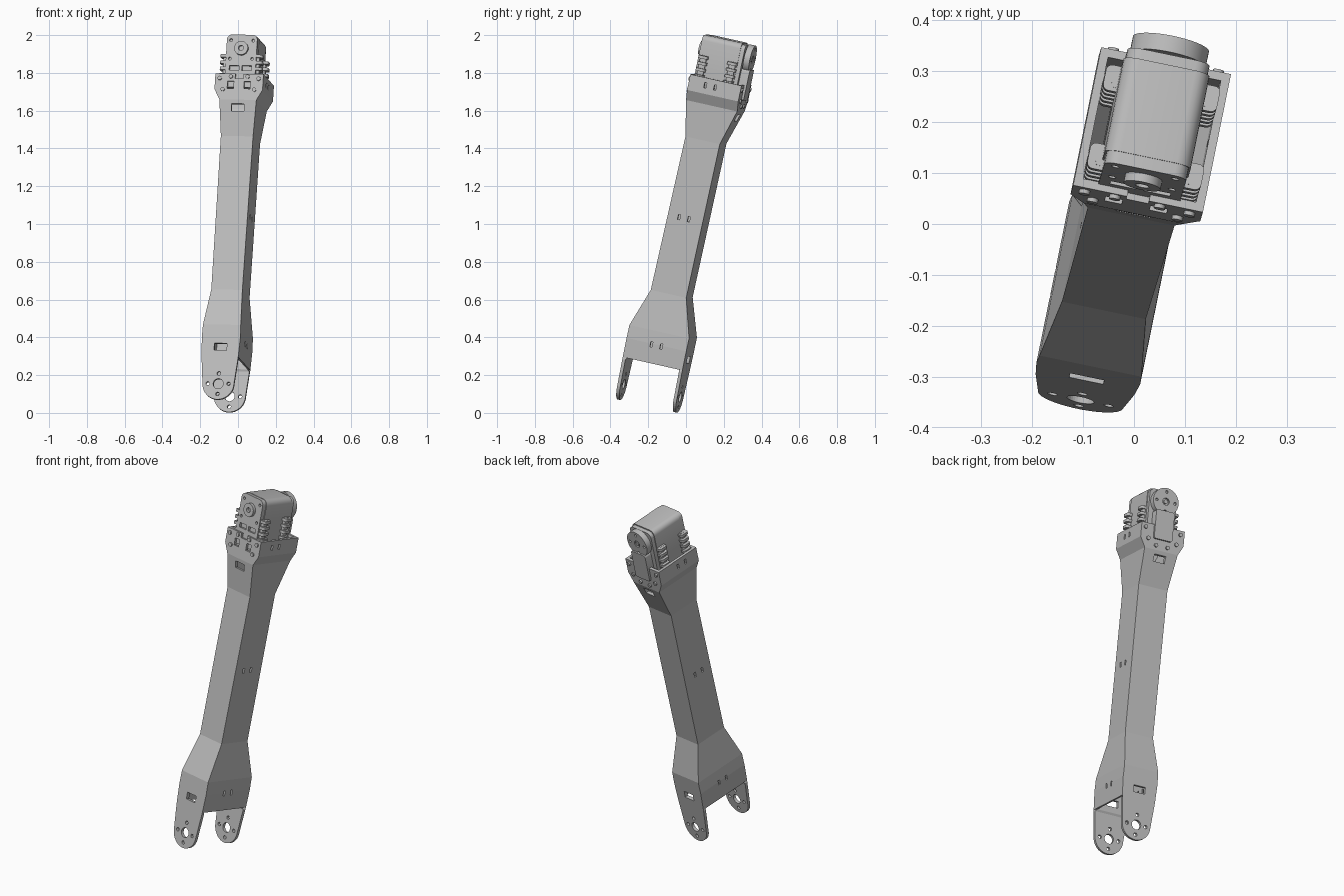
import bpy, bmesh, math
from mathutils import Matrix, Vector

if "Cube" in bpy.data.objects:
    bpy.data.objects.remove(bpy.data.objects["Cube"])

# Tilted frame: width, depth (front to back) and length axes, origin at the front fork hole
D = Vector((0.195, 0.957, -0.215)).normalized()
L = Vector((0.062, 0.21, 0.975))
L = (L - D * L.dot(D)).normalized()
W = D.cross(L)
FRAME = Matrix((W, D, L)).transposed().to_4x4()
FRAME.translation = (-0.105, -0.345, 0.155)

grey = bpy.data.materials.new("light grey")
grey.use_nodes = True
COLOUR = (0.5, 0.5, 0.5, 1)
grey.diffuse_color = COLOUR
grey.node_tree.nodes["Principled BSDF"].inputs["Base Color"].default_value = COLOUR


def add_box(bm, w, d, l):
    size = [b - a for a, b in (w, d, l)]
    mid = [(a + b) / 2 for a, b in (w, d, l)]
    m = Matrix.Translation(mid) @ Matrix.Diagonal((*size, 1))
    return bmesh.ops.create_cube(bm, size=1, matrix=m)["verts"]


def add_cyl(bm, w, l, r, d, n=32):
    m = Matrix.Translation((w, sum(d) / 2, l)) @ Matrix.Rotation(math.pi / 2, 4, "X")
    bmesh.ops.create_cone(bm, cap_ends=True, segments=n, radius1=r, radius2=r,
                          depth=d[1] - d[0], matrix=m)


def finish(name, bm, smooth=True):
    bmesh.ops.recalc_face_normals(bm, faces=bm.faces)
    me = bpy.data.meshes.new(name)
    bm.to_mesh(me)
    bm.free()
    me.materials.append(grey)
    ob = bpy.data.objects.new(name, me)
    bpy.context.collection.objects.link(ob)
    ob.matrix_world = FRAME
    if smooth:
        bpy.ops.object.select_all(action="DESELECT")
        ob.select_set(True)
        bpy.context.view_layer.objects.active = ob
        bpy.ops.object.shade_smooth_by_angle(angle=math.radians(35))
    return ob


def cut(ob, bm):
    cutter = finish(ob.name + "_cutter", bm, False)
    cutter.hide_render = True
    cutter.hide_viewport = True
    mod = ob.modifiers.new("holes", "BOOLEAN")
    mod.object = cutter
    mod.solver = "EXACT"


def rounded_box(name, w, d, l, bevel, axis=1):
    # box whose edges along one axis are rounded
    bm = bmesh.new()
    add_box(bm, w, d, l)
    edges = [e for e in bm.edges
             if abs((e.verts[0].co - e.verts[1].co).normalized()[axis]) > 0.9]
    bmesh.ops.bevel(bm, geom=edges, offset=bevel, segments=5, profile=0.5, affect="EDGES")
    return finish(name, bm)


# Link shell: rows of (length, half width, front depth, back depth)
TIP = 0.085
rows = [(-TIP * math.cos(a), max(TIP * math.sin(a), 0.008), 0, 0.33)
        for a in [math.pi / 2 * i / 10 for i in range(11)]]
side_start = len(rows) + 1
rows += [(0.135, 0.098, 0, 0.33), (0.146, 0.099, 0, 0.33), (0.25, 0.104, 0, 0.33),
         (0.32, 0.102, 0, 0.33), (0.525, 0.084, 0.07, 0.266), (1.36, 0.087, 0.082, 0.272),
         (1.55, 0.1, 0.047, 0.33), (1.605, 0.13, 0.047, 0.33), (1.69, 0.13, 0.047, 0.33)]
bm = bmesh.new()
rings = [[bm.verts.new(p) for p in ((-h, f, l), (h, f, l), (h, b, l), (-h, b, l))]
         for l, h, f, b in rows]
for i, (low, high) in enumerate(zip(rings, rings[1:])):
    for k in range(4):
        if k % 2 == 0 or i >= side_start:
            n = (k + 1) % 4
            bm.faces.new((low[k], low[n], high[n], high[k]))
# orient every face away from the centre line
for f in bm.faces:
    f.normal_update()
    c = f.calc_center_median()
    if f.normal.dot(Vector((c.x, c.y - 0.165, 0))) < 0:
        f.normal_flip()
me = bpy.data.meshes.new("link_shell")
bm.to_mesh(me)
bm.free()
me.materials.append(grey)
shell = bpy.data.objects.new("link_shell", me)
bpy.context.collection.objects.link(shell)
shell.matrix_world = FRAME
solid = shell.modifiers.new("thickness", "SOLIDIFY")
solid.thickness = 0.017
solid.offset = -1
solid.use_even_offset = True

# Holes in the shell
THROUGH = (-0.2, 0.6)
bm = bmesh.new()
add_cyl(bm, 0, 0, 0.027, THROUGH)
for k in range(4):
    a = k * math.pi / 2
    add_cyl(bm, 0.056 * math.cos(a), 0.056 * math.sin(a), 0.01, THROUGH, 12)
for l in (0.2, 1.51):
    add_box(bm, (-0.034, 0.034), THROUGH, (l - 0.019, l + 0.019))
for l in (0.245, 0.935, 1.65):
    for d in (0.138, 0.192):
        add_box(bm, (-0.3, 0.3), (d - 0.006, d + 0.006), (l - 0.014, l + 0.014))
for s in (-1, 1):
    add_box(bm, sorted((s * 0.028, s * 0.062)), (-0.1, 0.1), (1.61, 1.65))
add_box(bm, (-0.022, 0.022), (-0.1, 0.1), (1.665, 1.8))
cut(shell, bm)

# Motor housing with end caps
rounded_box("motor_body", (-0.086, 0.086), (0.085, 0.275), (1.62, 1.907), 0.03)
rounded_box("motor_back_cap", (-0.082, 0.082), (0.27, 0.297), (1.62, 1.9), 0.028)
front = rounded_box("motor_front_cap", (-0.082, 0.082), (0.06, 0.09), (1.62, 1.905), 0.026)
bm = bmesh.new()
for s in (-1, 1):
    add_box(bm, sorted((s * 0.008, s * 0.06)), (0, 0.075), (1.712, 1.738))
    add_cyl(bm, s * 0.06, 1.875, 0.008, (0, 0.075), 12)
    add_cyl(bm, s * 0.06, 1.775, 0.008, (0, 0.075), 12)
cut(front, bm)
rounded_box("motor_back_lid", (-0.055, 0.055), (0.28, 0.342), (1.61, 1.775), 0.012)

# Shaft boss on the front
bm = bmesh.new()
add_cyl(bm, 0, 1.83, 0.037, (0.043, 0.08))
boss = finish("shaft_boss", bm)
bm = bmesh.new()
add_cyl(bm, 0, 1.83, 0.014, (0, 0.06), 16)
cut(boss, bm)

# Output horn on the back
bm = bmesh.new()
add_cyl(bm, 0, 1.83, 0.076, (0.301, 0.334), 48)
add_cyl(bm, 0, 1.83, 0.05, (0.28, 0.301))
horn = finish("output_horn", bm)
bm = bmesh.new()
add_cyl(bm, 0, 1.83, 0.02, (0.325, 0.4), 20)
for k in range(4):
    a = k * math.pi / 2
    add_cyl(bm, 0.055 * math.cos(a), 1.83 + 0.055 * math.sin(a), 0.008, (0.322, 0.4), 12)
cut(horn, bm)
bm = bmesh.new()
add_cyl(bm, 0, 1.83, 0.012, (0.32, 0.333), 16)
finish("horn_screw", bm)

# Ribbed mounting ears on both sides of the motor, front and back
for side, s in (("left", 1), ("right", -1)):
    for place, d in (("front", 0.09), ("back", 0.25)):
        w = sorted((s * 0.08, s * 0.098))
        rounded_box(f"{side}_{place}_ear", w, (d - 0.018, d + 0.018), (1.63, 1.8), 0.006, 2)
        for k in range(5):
            l = 1.655 + 0.034 * k
            rounded_box(f"{side}_{place}_rib_{k + 1}", sorted((s * 0.07, s * 0.114)),
                        (d - 0.026, d + 0.026), (l - 0.008, l + 0.008), 0.012, 2)

# Bracket screws on the front and back plates
bm = bmesh.new()
for s in (-1, 1):
    for w, l in ((0.105, 1.665), (0.085, 1.605), (0.045, 1.675)):
        add_cyl(bm, s * w, l, 0.011, (0.039, 0.06), 12)
        if w > 0.05:
            add_cyl(bm, s * w, l, 0.011, (0.315, 0.338), 12)
    add_cyl(bm, s * 0.035, 1.575, 0.011, (0.315, 0.338), 12)
finish("bracket_screws", bm)
